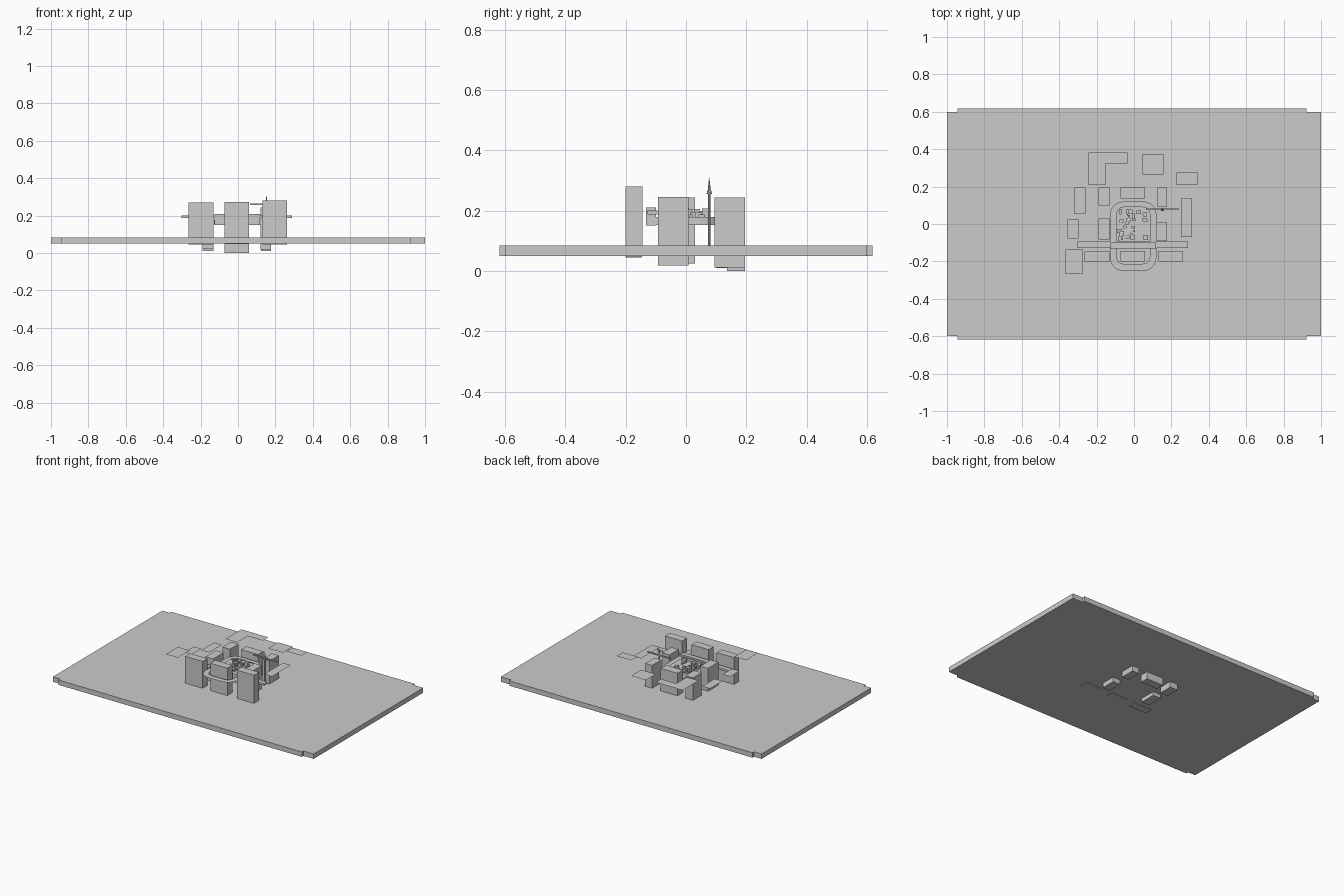
import bpy, bmesh, math, random

if "Cube" in bpy.data.objects:
    bpy.data.objects.remove(bpy.data.objects["Cube"])

random.seed(4)


def prism(name, pts, z0, z1=None):
    """Extrude an outline from z0 to z1, or leave it a flat sheet."""
    bm = bmesh.new()
    face = bm.faces.new([bm.verts.new((x, y, z0)) for x, y in pts])
    if z1 is not None:
        up = bmesh.ops.extrude_face_region(bm, geom=[face])
        verts = [g for g in up["geom"] if isinstance(g, bmesh.types.BMVert)]
        bmesh.ops.translate(bm, vec=(0, 0, z1 - z0), verts=verts)
        bmesh.ops.recalc_face_normals(bm, faces=bm.faces)
    return finish(name, bm)


def finish(name, bm):
    me = bpy.data.meshes.new(name)
    bm.to_mesh(me)
    bm.free()
    ob = bpy.data.objects.new(name, me)
    bpy.context.collection.objects.link(ob)
    return ob


def box(name, x0, x1, y0, y1, z0, z1=None):
    return prism(name, [(x0, y0), (x1, y0), (x1, y1), (x0, y1)], z0, z1)


def rounded(x0, x1, y0, y1, r, n=6):
    pts = []
    for cx, cy, a in ((x1 - r, y0 + r, -90), (x1 - r, y1 - r, 0),
                      (x0 + r, y1 - r, 90), (x0 + r, y0 + r, 180)):
        for i in range(n + 1):
            t = math.radians(a + 90 * i / n)
            pts.append((cx + r * math.cos(t), cy + r * math.sin(t)))
    return pts


def ring(name, outer, inner, z):
    bm = bmesh.new()
    o = [bm.verts.new((x, y, z)) for x, y in outer]
    i = [bm.verts.new((x, y, z)) for x, y in inner]
    for k in range(len(o)):
        j = (k + 1) % len(o)
        bm.faces.new((o[k], o[j], i[j], i[k]))
    return finish(name, bm)


# base slab with its long edge strips
L, R, S, E = -0.943, 0.922, 0.6, 0.618
prism("base_slab", [(-1, -S), (L, -S), (L, -E), (R, -E), (R, -S), (1, -S),
                    (1, S), (R, S), (R, E), (L, E), (L, S), (-1, S)], 0.05, 0.084)

# tall blocks around the centre
blocks = {
    "front_left": (-0.265, -0.132, -0.2, -0.147, 0.045, 0.27),
    "front_middle": (-0.072, 0.058, -0.2, -0.145, 0.048, 0.274),
    "front_right": (0.131, 0.262, -0.2, -0.145, 0.047, 0.28),
    "back_left": (-0.19, -0.131, 0.1, 0.195, 0.01, 0.24),
    "back_middle": (-0.072, 0.058, 0.136, 0.195, 0.0, 0.24),
    "back_right": (0.123, 0.176, 0.094, 0.195, 0.012, 0.243),
    "side_left": (-0.19, -0.131, -0.083, 0.03, 0.024, 0.243),
    "side_right": (0.12, 0.176, -0.092, 0.008, 0.018, 0.245),
}
for n, d in blocks.items():
    box(n + "_block", *d)

# flat floating panels
prism("corner_panel", [(-0.243, 0.208), (-0.152, 0.208), (-0.152, 0.323),
                       (-0.035, 0.323), (-0.035, 0.383), (-0.243, 0.383)], 0.24)
for i, d in enumerate([(0.045, 0.158, 0.265, 0.375, 0.23),
                       (0.227, 0.34, 0.208, 0.275, 0.28),
                       (0.25, 0.31, -0.07, 0.136, 0.234),
                       (-0.32, -0.26, 0.056, 0.195, 0.2),
                       (-0.355, -0.297, -0.078, 0.024, 0.228),
                       (-0.366, -0.275, -0.267, -0.136, 0.283)]):
    box(f"floating_panel_{i + 1}", *d)

# flat rounded ring and the raised deck inside its back half
ring("rounded_ring", rounded(-0.128, 0.12, -0.25, 0.12, 0.07),
     rounded(-0.094, 0.085, -0.213, 0.09, 0.04), 0.198)
back = [p for p in rounded(-0.128, 0.12, -0.25, 0.12, 0.07) if p[1] > 0]
prism("centre_deck", [(-0.128, -0.1), (0.12, -0.1)] + back, 0.153, 0.178)

# cross bar and its centre panel
box("cross_bar", -0.302, 0.29, -0.128, -0.094, 0.187, 0.2)
box("bar_centre", -0.125, 0.118, -0.132, -0.1, 0.15, 0.21)

# small fittings on the deck
for i in range(36):
    x, y = random.uniform(-0.08, 0.07), random.uniform(-0.085, 0.08)
    w, d = random.uniform(0.003, 0.013), random.uniform(0.003, 0.013)
    box(f"deck_fitting_{i + 1}", x - w, x + w, y - d, y + d, 0.178,
        random.uniform(0.182, 0.208))


# thin spire with a side arm
def cone(name, x, y, z0, z1, r0, r1):
    bm = bmesh.new()
    bmesh.ops.create_cone(bm, cap_ends=True, segments=8, radius1=r0, radius2=r1,
                          depth=z1 - z0)
    bmesh.ops.translate(bm, vec=(x, y, (z0 + z1) / 2), verts=bm.verts)
    return finish(name, bm)


cone("spire_post", 0.152, 0.077, 0.084, 0.255, 0.004, 0.004)
cone("spire_collar", 0.152, 0.077, 0.255, 0.268, 0.009, 0.006)
cone("spire_tip", 0.152, 0.077, 0.268, 0.31, 0.005, 0.0005)
box("spire_arm", 0.065, 0.24, 0.074, 0.083, 0.258, 0.266)
